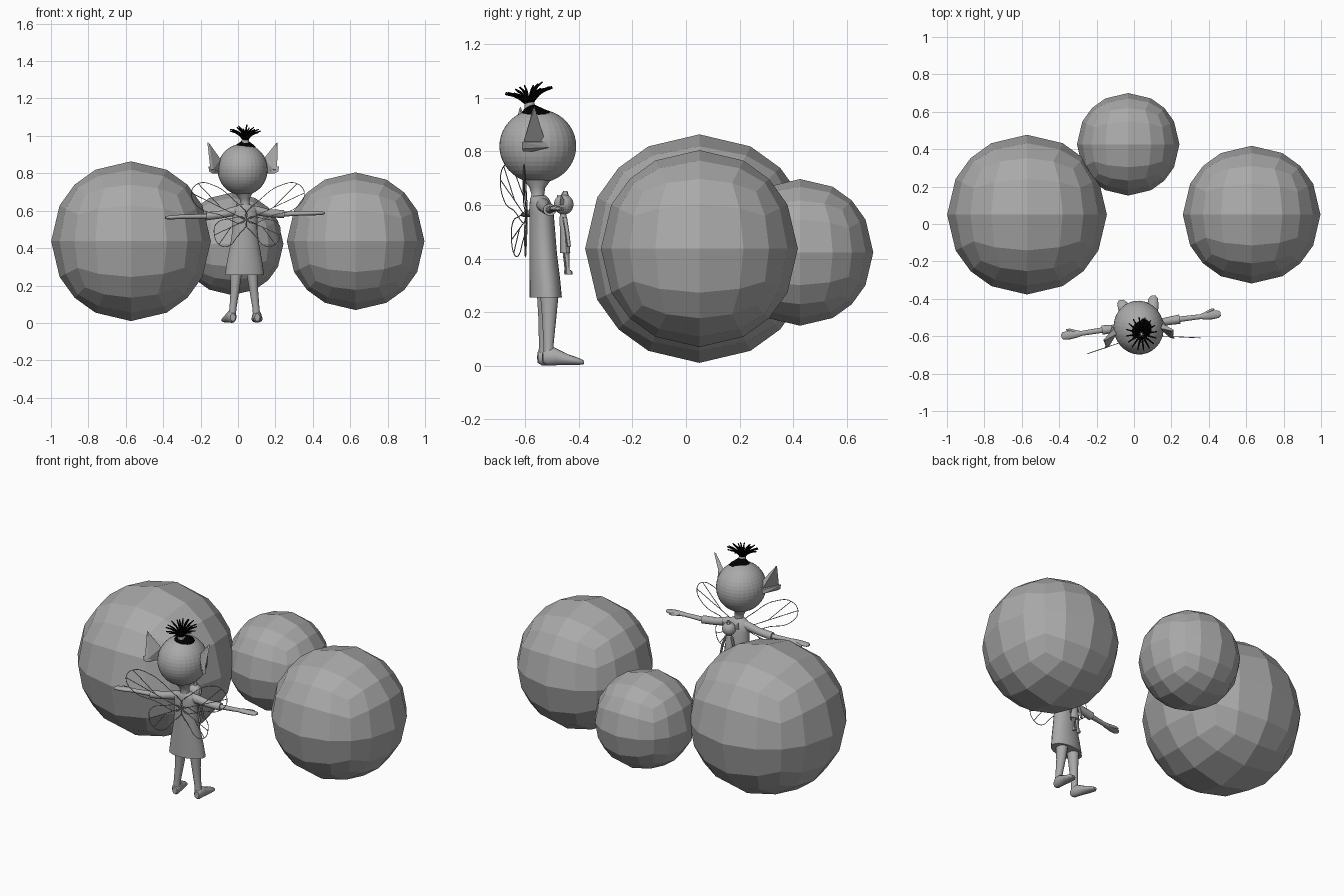
import bpy, bmesh, math
from mathutils import Matrix, Vector


def material(name, v):
    m = bpy.data.materials.new(name)
    m.diffuse_color = (v, v, v, 1)
    return m


GREY = material("mid_grey", 0.40)
BLACK = material("black", 0.0)
# The figure is modelled facing +y about its own axis, then turned and placed
FIG = Matrix.Translation((0.037, -0.54, 0)) @ Matrix.Rotation(math.radians(8), 4, 'Z')


def finish(name, bm, mat=GREY, matrix=FIG, smooth=None):
    bmesh.ops.recalc_face_normals(bm, faces=bm.faces)
    me = bpy.data.meshes.new(name)
    bm.to_mesh(me)
    bm.free()
    me.materials.append(mat)
    if smooth:
        me.shade_smooth()
        me.set_sharp_from_angle(angle=math.radians(smooth))
    ob = bpy.data.objects.new(name, me)
    bpy.context.collection.objects.link(ob)
    ob.matrix_world = matrix
    return ob


def loft(name, rings, axis='z', mat=GREY, n=16, smooth=40):
    """Skin through elliptical rings (x, y, z, a, b) lying across the given axis."""
    bm = bmesh.new()
    loops = []
    for x, y, z, a, b in rings:
        loop = []
        for i in range(n):
            t = 2 * math.pi * i / n
            c, s = a * math.cos(t), b * math.sin(t)
            off = {'z': (c, s, 0), 'x': (0, c, s), 'y': (c, 0, s)}[axis]
            loop.append(bm.verts.new(Vector((x, y, z)) + Vector(off)))
        loops.append(loop)
    for p, q in zip(loops, loops[1:]):
        for i in range(n):
            bm.faces.new((p[i], p[(i + 1) % n], q[(i + 1) % n], q[i]))
    bm.faces.new(loops[0])
    bm.faces.new(loops[-1])
    return finish(name, bm, mat, smooth=smooth)


def ellipsoid(name, c, r, seg=32, rows=22, smooth=None):
    bm = bmesh.new()
    bmesh.ops.create_uvsphere(bm, u_segments=seg, v_segments=rows, radius=1)
    bmesh.ops.transform(bm, matrix=Matrix.LocRotScale(Vector(c), None, Vector(r)), verts=bm.verts)
    return finish(name, bm, smooth=smooth)


def hull(name, pts):
    bm = bmesh.new()
    for p in pts:
        bm.verts.new(p)
    bmesh.ops.convex_hull(bm, input=bm.verts)
    return finish(name, bm)


def wires(name, lines, depth, mat=GREY, taper=False):
    """Thin round strands; each line is (points, cyclic)."""
    cu = bpy.data.curves.new(name, 'CURVE')
    cu.dimensions = '3D'
    cu.bevel_depth = depth
    cu.bevel_resolution = 1
    cu.resolution_u = 5
    cu.use_fill_caps = True
    for pts, cyc in lines:
        sp = cu.splines.new('BEZIER')
        sp.bezier_points.add(len(pts) - 1)
        sp.use_cyclic_u = cyc
        for i, (bp, p) in enumerate(zip(sp.bezier_points, pts)):
            bp.co = p
            bp.handle_left_type = bp.handle_right_type = 'AUTO'
            if taper and i == len(pts) - 1:
                bp.radius = 0.6
    cu.materials.append(mat)
    ob = bpy.data.objects.new(name, cu)
    bpy.context.collection.objects.link(ob)
    ob.matrix_world = FIG


# Three low-poly balls: gridded cubes pushed out to a sphere
for name, c, r in (("ball_large", (-0.572, 0.05, 0.437), 0.427),
                   ("ball_medium", (0.629, 0.05, 0.437), 0.368),
                   ("ball_small", (-0.031, 0.426, 0.423), 0.274)):
    bm = bmesh.new()
    bmesh.ops.create_cube(bm, size=2)
    bmesh.ops.subdivide_edges(bm, edges=bm.edges[:], cuts=3, use_grid_fill=True)
    for v in bm.verts:
        v.co = v.co.normalized() * r
    finish(name, bm, matrix=Matrix.Translation(c))

# Head, neck and tunic
ellipsoid("head", (-0.014, -0.012, 0.820), (0.134, 0.144, 0.138))
loft("neck", [(0, -0.012, 0.60, 0.035, 0.032), (0, -0.014, 0.64, 0.024, 0.024),
              (-0.004, -0.015, 0.665, 0.028, 0.03), (-0.01, -0.015, 0.705, 0.055, 0.06)])
loft("tunic", [(0, 0.016, 0.255, 0.106, 0.059), (0, 0.012, 0.33, 0.095, 0.056),
               (0, 0.006, 0.42, 0.078, 0.051), (0, 0.003, 0.50, 0.067, 0.048),
               (0, 0, 0.57, 0.067, 0.045), (0, -0.004, 0.605, 0.068, 0.04),
               (0, -0.008, 0.625, 0.045, 0.034), (0, -0.01, 0.635, 0.026, 0.026)], n=24)

# Limbs and ears, mirrored
for side, s in (("left", -1), ("right", 1)):
    loft(side + "_leg", [(s * 0.042, 0.024, 0.28, 0.032, 0.036), (s * 0.05, 0.022, 0.18, 0.024, 0.027),
                         (s * 0.062, 0.018, 0.08, 0.019, 0.019), (s * 0.066, 0.018, 0.04, 0.02, 0.02)])
    loft(side + "_foot", [(s * 0.066, -0.005, 0.03, 0.014, 0.02), (s * 0.067, 0.01, 0.033, 0.023, 0.032),
                          (s * 0.07, 0.04, 0.034, 0.026, 0.033), (s * 0.078, 0.09, 0.022, 0.03, 0.02),
                          (s * 0.083, 0.13, 0.015, 0.027, 0.013), (s * 0.086, 0.147, 0.012, 0.012, 0.007)], 'y')

    def arm(name, rings):
        loft(name, [(s * x, y, z + s * x * 0.028, a, b) for x, y, z, a, b in rings], 'x')
    arm(side + "_sleeve", [(0.03, -0.004, 0.60, 0.026, 0.028), (0.07, -0.002, 0.597, 0.023, 0.025),
                           (0.13, 0, 0.583, 0.021, 0.021), (0.21, 0.002, 0.576, 0.025, 0.022)])
    arm(side + "_forearm", [(0.18, 0.002, 0.576, 0.015, 0.014), (0.32, 0, 0.577, 0.013, 0.011),
                            (0.345, 0, 0.577, 0.019, 0.012), (0.385, 0, 0.576, 0.023, 0.011),
                            (0.42, 0, 0.575, 0.02, 0.009), (0.43, 0, 0.575, 0.01, 0.005)])
    arm(side + "_thumb", [(0.345, 0.012, 0.577, 0.008, 0.008), (0.38, 0.026, 0.575, 0.008, 0.007),
                          (0.40, 0.03, 0.574, 0.004, 0.004)])
    # Ear: narrow upright blade over a broad lobe
    hull(side + "_ear_blade", [(-0.02 + s * x, y, z) for x, y, z in (
        (0.190, -0.05, 0.967), (0.180, -0.055, 0.96), (0.180, -0.095, 0.82), (0.165, -0.09, 0.82),
        (0.125, 0.00, 0.835), (0.115, -0.03, 0.875), (0.12, -0.03, 0.81))])
    hull(side + "_ear_lobe", [(-0.02 + s * x, y, z) for x, y, z in (
        (0.19, -0.097, 0.835), (0.187, -0.097, 0.81), (0.17, -0.09, 0.80),
        (0.135, 0.018, 0.815), (0.13, 0.012, 0.835), (0.115, -0.03, 0.845), (0.12, -0.03, 0.80))])

    # Open wire wings: outline loops with ribs
    def wp(u, z):
        return (s * (u + 0.002), -0.055 - 0.19 * u, z)
    upper = [wp(*p) for p in ((0, .55), (.08, .668), (.19, .74), (.265, .745), (.303, .695), (.26, .617), (.15, .58))]
    lower = [wp(*p) for p in ((0, .55), (.10, .555), (.165, .53), (.175, .47), (.15, .42), (.10, .41), (.05, .46))]
    root = wp(0, 0.55)
    lines = [(upper, True), (lower, True)]
    lines += [([root, p], False) for p in (upper[4], lower[3])]
    lines += [([wp(.14, .618), upper[3]], False), ([wp(.085, .51), lower[4]], False)]
    wires(side + "_wing", lines, 0.002)

# Topknot: black base, grey band, fan of strands
loft("hair_base", [(-0.004, -0.014, 0.928, 0.066, 0.066), (-0.004, -0.018, 0.948, 0.054, 0.054),
                   (-0.004, -0.03, 0.962, 0.033, 0.033), (-0.004, -0.042, 0.975, 0.017, 0.017)], mat=BLACK)
loft("hair_band", [(-0.004, -0.042, 0.962, 0.022, 0.022), (-0.004, -0.047, 0.99, 0.018, 0.018)])
strands = []
for count, reach, top, phase in ((16, 0.083, 1.026, 0), (6, 0.048, 1.044, 0.2)):
    for i in range(count):
        a = 2 * math.pi * i / count + phase
        d = Vector((math.cos(a), math.sin(a) * 1.08, 0))
        base = Vector((-0.004, -0.047, 0.975))
        rise = Vector((0, 0, top - 0.975 + 0.012 * math.sin(a) + 0.005 * (i % 2)))
        strands.append(([base + d * 0.006, base + d * reach * 0.5 + rise * 0.7, base + d * reach + rise], False))
wires("hair_strands", strands, 0.005, BLACK, taper=True)

# Small doll hanging on the chest
D = 0.012
ellipsoid("doll_head", (D, 0.082, 0.602), (0.038, 0.037, 0.038), 20, 14)
loft("doll_tuft", [(D, 0.085, 0.63, 0.016, 0.018), (D, 0.088, 0.652, 0.008, 0.008)], n=8)
loft("doll_body", [(D, 0.088, 0.42, 0.032, 0.019), (D, 0.084, 0.50, 0.021, 0.016),
                   (D, 0.08, 0.55, 0.02, 0.014), (D, 0.08, 0.575, 0.01, 0.01)], n=12)
for side, s in (("left", -1), ("right", 1)):
    loft("doll_%s_leg" % side, [(D + s * 0.014, 0.09, 0.43, 0.009, 0.011), (D + s * 0.018, 0.095, 0.36, 0.007, 0.007),
                                (D + s * 0.018, 0.099, 0.35, 0.009, 0.014), (D + s * 0.018, 0.1, 0.34, 0.008, 0.012)], n=8)
    loft("doll_%s_arm" % side, [(D + s * 0.018, 0.083, 0.555, 0.008, 0.009), (D + s * 0.036, 0.09, 0.50, 0.007, 0.008),
                                (D + s * 0.044, 0.096, 0.445, 0.006, 0.007)], n=8)
    hull("doll_%s_ear" % side, [(D + s * x, y, z) for x, y, z in (
        (0.05, 0.065, 0.64), (0.05, 0.06, 0.60), (0.03, 0.085, 0.60), (0.03, 0.08, 0.618), (0.03, 0.07, 0.60))])
